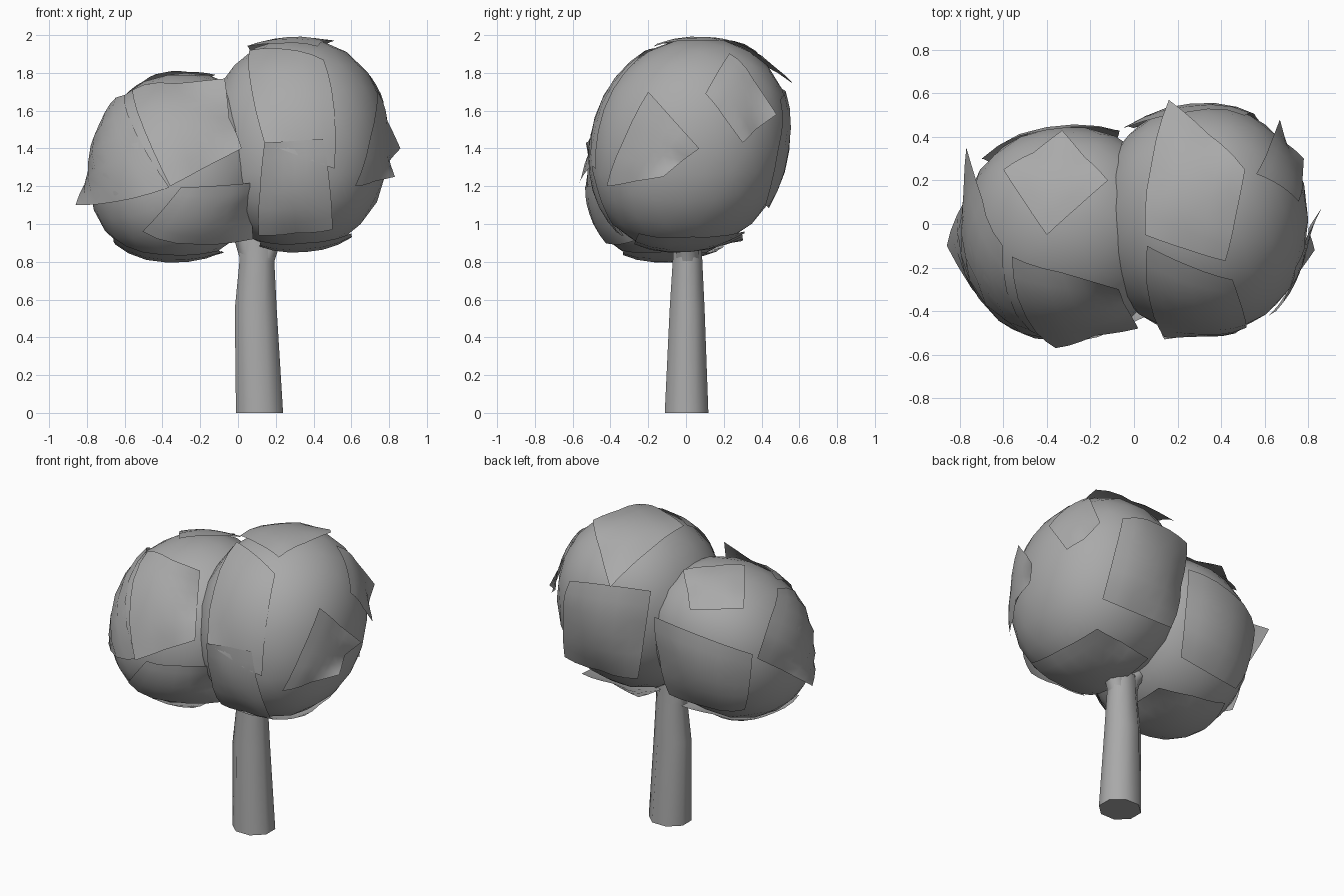
import bpy, bmesh, math
from mathutils import Vector

if "Cube" in bpy.data.objects:
    bpy.data.objects.remove(bpy.data.objects["Cube"])

grey = bpy.data.materials.new("plain grey")
grey.diffuse_color = (0.4, 0.4, 0.4, 1)
grey.use_nodes = True
grey.node_tree.nodes["Principled BSDF"].inputs["Base Color"].default_value = grey.diffuse_color


def finish(name, bm, angle=40):
    me = bpy.data.meshes.new(name)
    bm.to_mesh(me)
    bm.free()
    me.materials.append(grey)
    ob = bpy.data.objects.new(name, me)
    bpy.context.collection.objects.link(ob)
    bpy.ops.object.select_all(action='DESELECT')
    ob.select_set(True)
    bpy.context.view_layer.objects.active = ob
    bpy.ops.object.shade_smooth_by_angle(angle=math.radians(angle))
    return ob


def tube(name, rings, sides=8):
    """Loft of horizontal rings: (x, y, z, rx, ry)"""
    bm = bmesh.new()
    loops = []
    for x, y, z, rx, ry in rings:
        loops.append([bm.verts.new((x + rx * math.cos(2 * math.pi * (i + .5) / sides),
                                    y + ry * math.sin(2 * math.pi * (i + .5) / sides), z))
                      for i in range(sides)])
    for a, b in zip(loops, loops[1:]):
        for i in range(sides):
            j = (i + 1) % sides
            bm.faces.new((a[i], a[j], b[j], b[i]))
    bm.faces.new(loops[0][::-1])
    bm.faces.new(loops[-1])
    return finish(name, bm, 50)


class Crown:
    """Slightly boxy, leaning ball shape"""
    def __init__(self, centre, radii, lean, power):
        self.c, self.r, self.k, self.p = centre, radii, lean, power

    def norm(self, v):
        return sum(abs(x) ** self.p for x in v) ** (1 / self.p)

    def to_unit(self, q):
        h = q[2] - self.c[2]
        return Vector(((q[0] - self.c[0] - self.k[0] * h) / self.r[0],
                       (q[1] - self.c[1] - self.k[1] * h) / self.r[1], h / self.r[2]))

    def to_world(self, u):
        h = u[2] * self.r[2]
        return Vector((u[0] * self.r[0] + self.c[0] + self.k[0] * h,
                       u[1] * self.r[1] + self.c[1] + self.k[1] * h, h + self.c[2]))

    def ball(self, name, other):
        bm = bmesh.new()
        bmesh.ops.create_icosphere(bm, subdivisions=3, radius=1)
        for v in bm.verts:
            v.co = self.to_world(v.co / self.norm(v.co))
        # open the side buried inside the other crown
        buried = [f for f in bm.faces
                  if all(other.norm(other.to_unit(v.co)) < .93 for v in f.verts)]
        bmesh.ops.delete(bm, geom=buried, context='FACES')
        finish(name, bm)

    def sheet(self, name, corners, lift=1.012, n=6):
        """Curved leaf sheet hugging the crown, its corners lifting off"""
        bm = bmesh.new()
        unit = [self.to_unit(p) for p in corners]
        dirs = [u.normalized() for u in unit]
        lens = [max(self.norm(u), lift) for u in unit]
        grid = []
        for a in range(n + 1):
            row = []
            for b in range(n + 1):
                s, t = a / n, b / n
                w = ((1 - s) * (1 - t), s * (1 - t), s * t, (1 - s) * t)
                d = sum((dirs[k] * w[k] for k in range(4)), Vector())
                edge = (abs(2 * s - 1) * abs(2 * t - 1)) ** 1.2
                rad = lift + edge * (sum(lens[k] * w[k] for k in range(4)) - lift)
                row.append(bm.verts.new(self.to_world(d * (rad / self.norm(d)))))
            grid.append(row)
        for a in range(n):
            for b in range(n):
                bm.faces.new((grid[a][b], grid[a + 1][b], grid[a + 1][b + 1], grid[a][b + 1]))
        bm.normal_update()
        faces = list(bm.faces)
        if sum(f.normal.dot(f.calc_center_median() - Vector(self.c)) for f in faces) < 0:
            bmesh.ops.reverse_faces(bm, faces=faces)
        finish(name, bm)


# Trunk and the short fork under the crowns
tube("trunk", [(.114, .003, 0, .135, .125), (.094, .006, .55, .12, .1),
               (.1, .008, .8, .1, .085), (.1, .008, .92, .1, .08)])
tube("left_branch", [(.085, .008, .78, .07, .065), (.05, .008, .9, .07, .065), (-.1, 0, 1.1, .06, .06)])
tube("right_branch", [(.12, .008, .78, .07, .065), (.16, .008, .9, .07, .065), (.3, .02, 1.1, .06, .06)])

# Two rounded crowns
L = Crown((-.31, -.04, 1.3), (.48, .48, .5), (.07, .15), 2.15)
R = Crown((.315, .02, 1.42), (.485, .525, .565), (0, .1), 2.15)
L.ball("left_crown", R)
R.ball("right_crown", L)

# Overlapping leaf sheets on the left crown
left = {
    "front": [(-.56, -.15, 1.71), (-.07, -.3, 1.77), (.02, -.48, 1.4), (-.36, -.57, 1.2)],
    "front_low": [(-.5, -.42, .97), (-.3, -.52, 1.2), (.1, -.4, 1.22), (.08, -.25, .92)],
    "side": [(-.77, .35, 1.43), (-.6, -.1, 1.68), (-.36, -.5, 1.2), (-.86, -.1, 1.1)],
    "top": [(-.6, .25, 1.68), (-.33, .43, 1.67), (-.12, .2, 1.79), (-.4, -.05, 1.8)],
    "back": [(-.7, .3, 1.42), (-.07, .43, 1.55), (-.1, .32, 1.0), (-.6, .24, 1.0)],
    "under": [(-.66, -.25, .93), (-.1, -.33, .86), (-.07, .15, .85), (-.55, .2, .9)],
}
# Overlapping leaf sheets on the right crown
right = {
    "top": [(.05, -.05, 1.94), (.42, -.17, 1.94), (.51, .25, 1.97), (.16, .57, 1.74)],
    "back_corner": [(.55, .22, 1.88), (.67, .48, 1.58), (.78, .3, 1.43), (.74, .1, 1.68)],
    "front_low": [(.14, -.53, 1.43), (.45, -.5, 1.45), (.5, -.37, .97), (.11, -.33, .94)],
    "front_high": [(.06, -.1, 1.92), (.45, -.25, 1.86), (.5, -.45, 1.3), (.14, -.52, 1.43)],
    "side": [(.74, -.2, 1.7), (.86, .07, 1.4), (.83, -.12, 1.25), (.62, -.42, 1.2)],
    "under": [(.12, -.26, .91), (.6, -.25, .95), (.55, .31, .96), (.14, .3, .91)],
    "back": [(-.05, .44, 1.72), (.5, .48, 1.65), (.6, .42, 1.1), (.06, .42, 1.1)],
}
for n, pts in left.items():
    L.sheet("left_leaves_" + n, pts)
for n, pts in right.items():
    R.sheet("right_leaves_" + n, pts)
